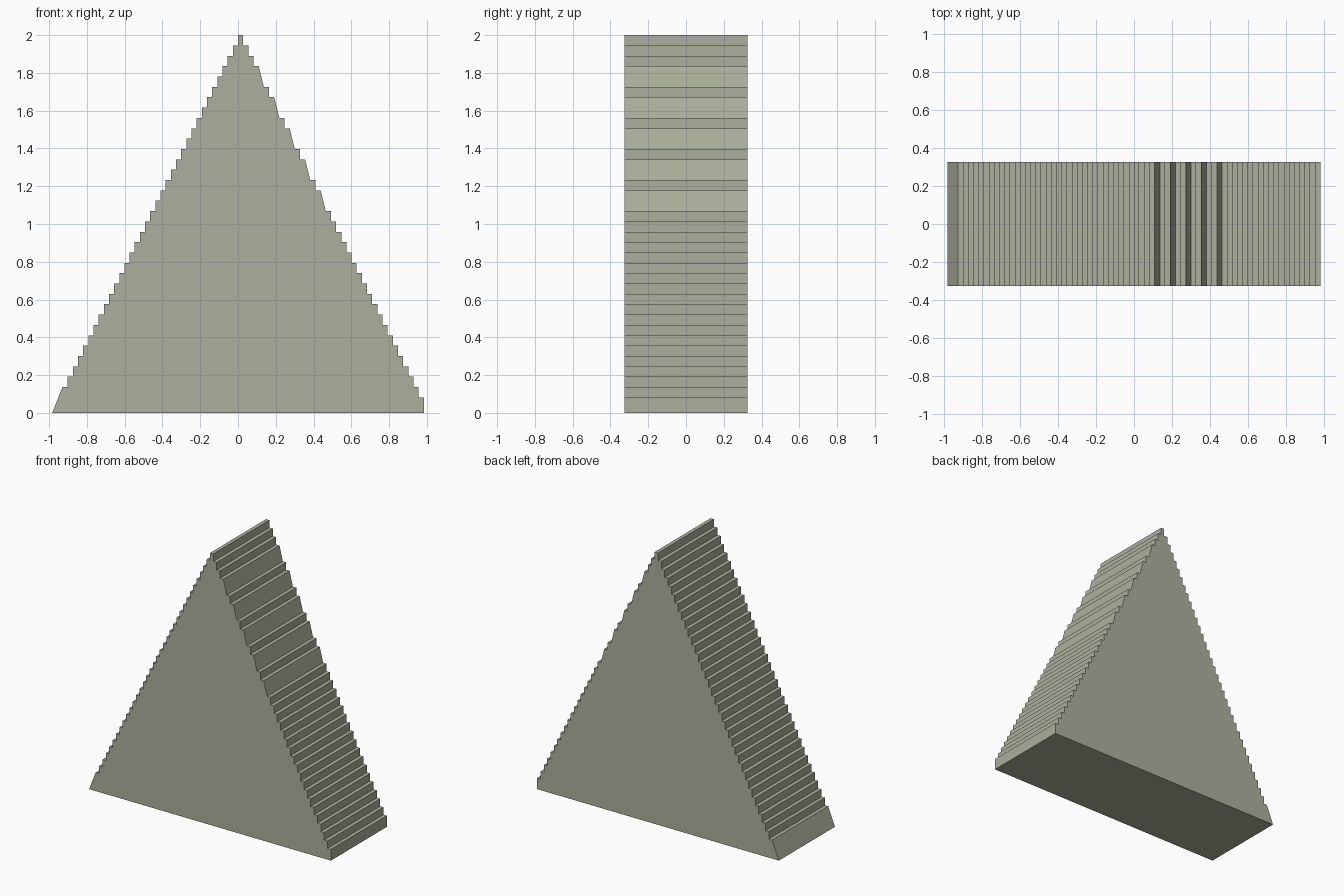
import bpy, bmesh

if "Cube" in bpy.data.objects:
    bpy.data.objects.remove(bpy.data.objects["Cube"])

N = 36                    # step columns on each side
S = 0.984 / N             # tread width
H = 2.0 / 36.5            # riser height
D = 0.326                 # half depth
BEVELS = {19, 22, 25, 28, 31}   # right-hand steps replaced by a ramp two risers high


def level(k):
    return H * (k + 1.5)


# right staircase, bottom to top
pts = [(N * S, 0.0), (N * S, level(0))]
k = 1
while k < N:
    x = S * (N - k)
    pts.append((x, level(k - 1)))
    if k in BEVELS:
        k += 1
        x = S * (N - k)
    pts.append((x, level(k)))
    k += 1

# left staircase, top to bottom, ending in a ramp at the foot
for k in range(N - 1, 1, -1):
    x = -S * (N - 1 - k)
    pts += [(x, level(k)), (x, level(k - 1))]
pts += [(-S * (N - 2), level(1)), (-S * N, 0.0)]

# extrude the profile along y
bm = bmesh.new()
face = bm.faces.new([bm.verts.new((x, -D, z)) for x, z in pts])
ext = bmesh.ops.extrude_face_region(bm, geom=[face], use_keep_orig=True)
bmesh.ops.translate(bm, vec=(0, 2 * D, 0),
                    verts=[g for g in ext["geom"] if isinstance(g, bmesh.types.BMVert)])
bmesh.ops.recalc_face_normals(bm, faces=bm.faces)
mesh = bpy.data.meshes.new("stepped_wedge")
bm.to_mesh(mesh)
bm.free()

mat = bpy.data.materials.new("grey green stone")
mat.diffuse_color = (0.413, 0.434, 0.332, 1)
mat.use_nodes = True
mat.node_tree.nodes["Principled BSDF"].inputs["Base Color"].default_value = mat.diffuse_color
mesh.materials.append(mat)
obj = bpy.data.objects.new("stepped_wedge", mesh)
bpy.context.collection.objects.link(obj)
